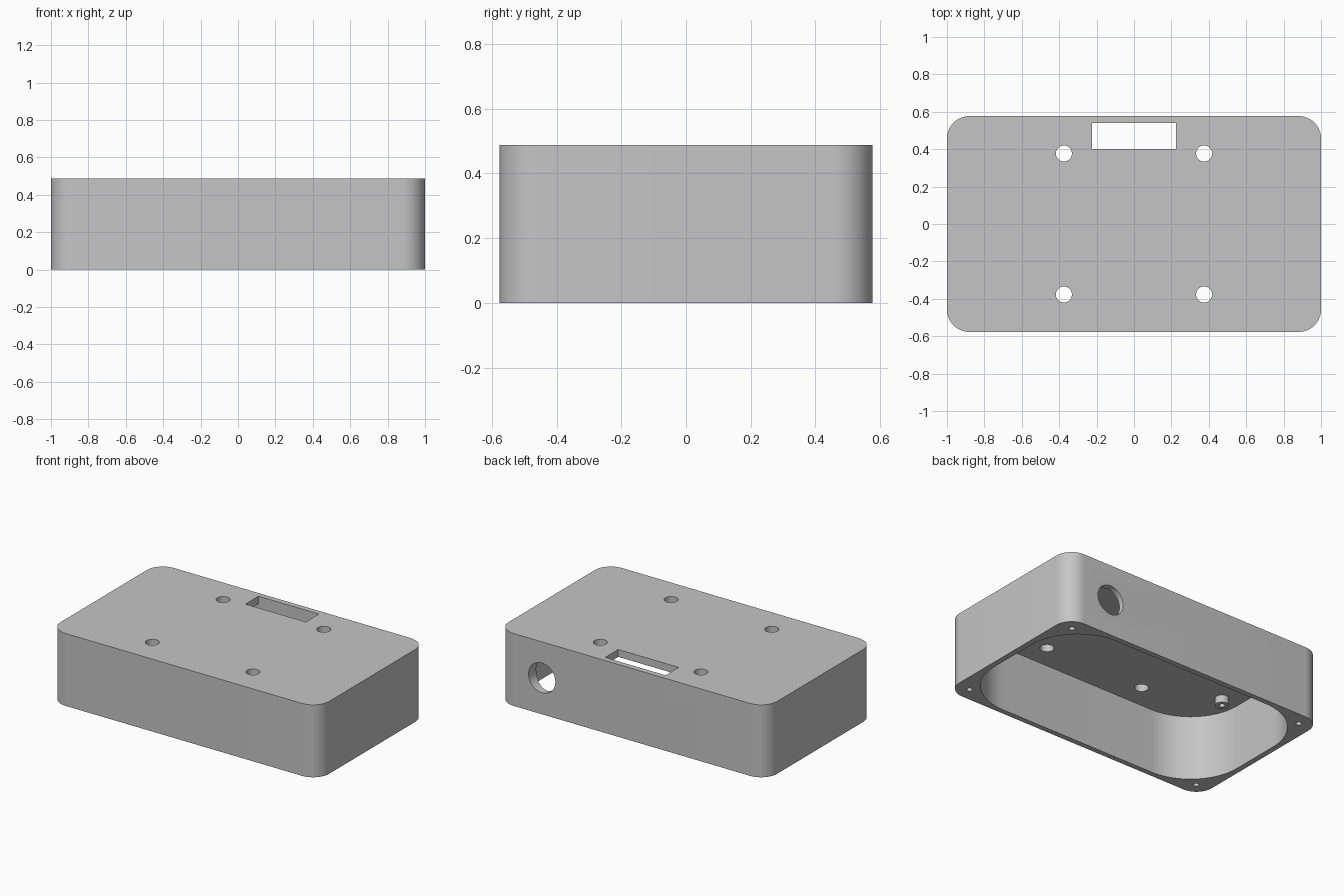
import bpy, bmesh
from math import cos, sin, pi, radians
from mathutils import Matrix

if "Cube" in bpy.data.objects:
    bpy.data.objects.remove(bpy.data.objects["Cube"])

HALF_X, HALF_Y, HEIGHT = 1.0, 0.577, 0.488
CEILING = 0.438

grey = bpy.data.materials.new("plain_grey")
grey.use_nodes = True
grey.diffuse_color = (0.56, 0.56, 0.56, 1)
grey.node_tree.nodes["Principled BSDF"].inputs["Base Color"].default_value = grey.diffuse_color


def rounded_rect(hx, hy, r, steps=16):
    pts = []
    for i, (sx, sy) in enumerate([(1, 1), (-1, 1), (-1, -1), (1, -1)]):
        for k in range(steps + 1):
            a = (i + k / steps) * pi / 2
            pts.append((sx * (hx - r) + r * cos(a), sy * (hy - r) + r * sin(a)))
    return pts


def circle(r, cx=0, cy=0, n=32):
    return [(cx + r * cos(2 * pi * k / n), cy + r * sin(2 * pi * k / n)) for k in range(n)]


def prism(name, outlines, z0, z1, matrix=None):
    """Extrude one or more closed outlines from z0 to z1."""
    bm = bmesh.new()
    for outline in outlines:
        face = bm.faces.new([bm.verts.new((x, y, z0)) for x, y in outline])
        new = bmesh.ops.extrude_face_region(bm, geom=[face])["geom"]
        verts = [v for v in new if isinstance(v, bmesh.types.BMVert)]
        bmesh.ops.translate(bm, verts=verts, vec=(0, 0, z1 - z0))
    bmesh.ops.recalc_face_normals(bm, faces=bm.faces)
    if matrix:
        bm.transform(matrix)
    mesh = bpy.data.meshes.new(name)
    bm.to_mesh(mesh)
    bm.free()
    mesh.materials.append(grey)
    obj = bpy.data.objects.new(name, mesh)
    bpy.context.collection.objects.link(obj)
    return obj


def activate(obj):
    bpy.ops.object.select_all(action="DESELECT")
    obj.select_set(True)
    bpy.context.view_layer.objects.active = obj


def cut(obj, cutter):
    cutter.hide_render = True
    mod = obj.modifiers.new("cut", "BOOLEAN")
    mod.operation, mod.solver, mod.object = "DIFFERENCE", "EXACT", cutter
    activate(obj)
    bpy.ops.object.modifier_apply(modifier=mod.name)
    bpy.data.objects.remove(cutter)


def four(x, y, r):
    return [circle(r, sx * x, sy * y) for sx in (1, -1) for sy in (1, -1)]


# Shell, open underneath
shell = prism("enclosure_shell", [rounded_rect(HALF_X, HALF_Y, 0.12)], 0, HEIGHT)
cut(shell, prism("cavity_cutter", [rounded_rect(0.962, 0.541, 0.37, 24)], -0.1, CEILING))

# Top slot and mounting holes
slot = [(-0.225, 0.4), (0.225, 0.4), (0.225, 0.54), (-0.225, 0.54)]
cut(shell, prism("slot_cutter", [slot], 0.3, 0.6))
cut(shell, prism("mount_hole_cutter", four(0.375, 0.377, 0.043), 0.3, 0.6))

# Blind screw holes in the bottom rim
cut(shell, prism("rim_hole_cutter", four(0.9, 0.485, 0.018), -0.1, 0.2))

# Round cable hole through the back wall
turn = Matrix.Translation((0.67, 0, 0.245)) @ Matrix.Rotation(radians(-90), 4, "X")
cut(shell, prism("cable_hole_cutter", [circle(0.1, n=48)], 0.45, 0.7, turn))

# Short hollow standoffs under the ceiling
posts = prism("ceiling_standoffs", four(0.833, 0.16, 0.043), CEILING - 0.05, CEILING + 0.01)
cut(posts, prism("standoff_hole_cutter", four(0.833, 0.16, 0.018), 0.3, CEILING))

for obj in (shell, posts):
    activate(obj)
    bpy.ops.object.shade_smooth_by_angle(angle=radians(30))
